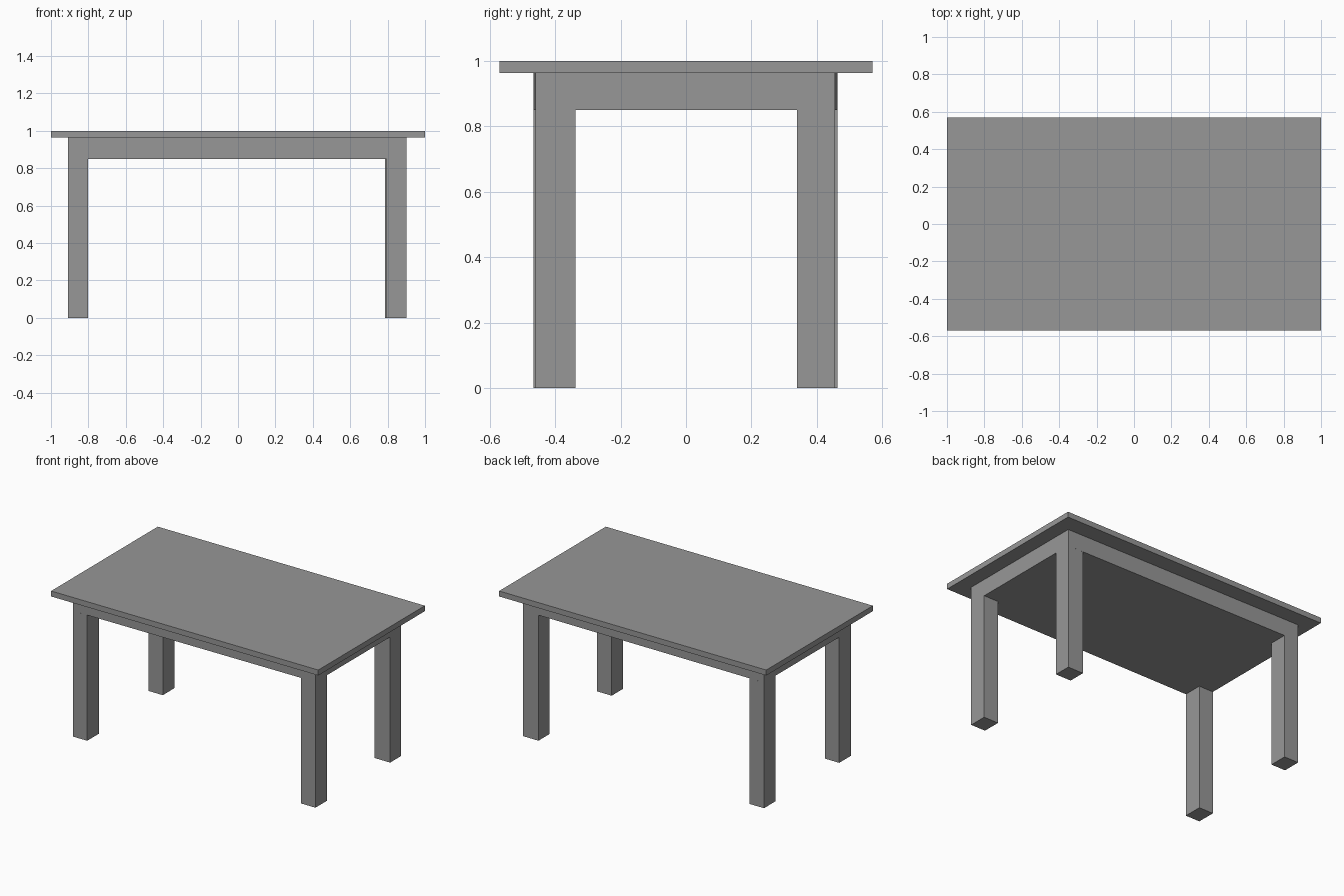
import bpy
import bmesh

cube = bpy.data.objects.get("Cube")
if cube:
    bpy.data.objects.remove(cube, do_unlink=True)

# Single matte grey for the whole table
GREY = (0.31, 0.31, 0.31, 1)
grey = bpy.data.materials.new("mid grey")
grey.use_nodes = True
grey.diffuse_color = GREY
grey.node_tree.nodes["Principled BSDF"].inputs["Base Color"].default_value = GREY

TOP_UNDERSIDE = 0.963
APRON_BOTTOM = 0.85


def prism(name, outline, z0, z1):
    """Extrude a counter-clockwise outline from z0 up to z1."""
    bm = bmesh.new()
    base = bm.faces.new([bm.verts.new((x, y, z0)) for x, y in outline])
    extruded = bmesh.ops.extrude_face_region(bm, geom=[base], use_keep_orig=True)
    for v in extruded["geom"]:
        if isinstance(v, bmesh.types.BMVert):
            v.co.z = z1
    bmesh.ops.recalc_face_normals(bm, faces=bm.faces)
    mesh = bpy.data.meshes.new(name)
    bm.to_mesh(mesh)
    bm.free()
    mesh.materials.append(grey)
    obj = bpy.data.objects.new(name, mesh)
    bpy.context.collection.objects.link(obj)
    return obj


def rectangle(x0, x1, y0, y1):
    return [(x0, y0), (x1, y0), (x1, y1), (x0, y1)]


# Overhanging table top
prism("table_top", rectangle(-1, 1, -0.57, 0.57), TOP_UNDERSIDE, 1)

# Legs, each sitting slightly differently: x range, y range
legs = {
    "front_right_leg": (-0.909, -0.802, -0.467, -0.34),
    "front_left_leg": (0.793, 0.902, -0.46, -0.338),
    "back_left_leg": (0.786, 0.902, 0.339, 0.455),
    "back_right_leg": (-0.909, -0.802, 0.341, 0.464),
}
for name, bounds in legs.items():
    prism(name, rectangle(*bounds), 0, APRON_BOTTOM)

# Solid apron block spanning the outer corners of the legs
corners = [rectangle(*bounds)[i] for i, bounds in enumerate(legs.values())]
prism("apron", corners, APRON_BOTTOM, TOP_UNDERSIDE)
